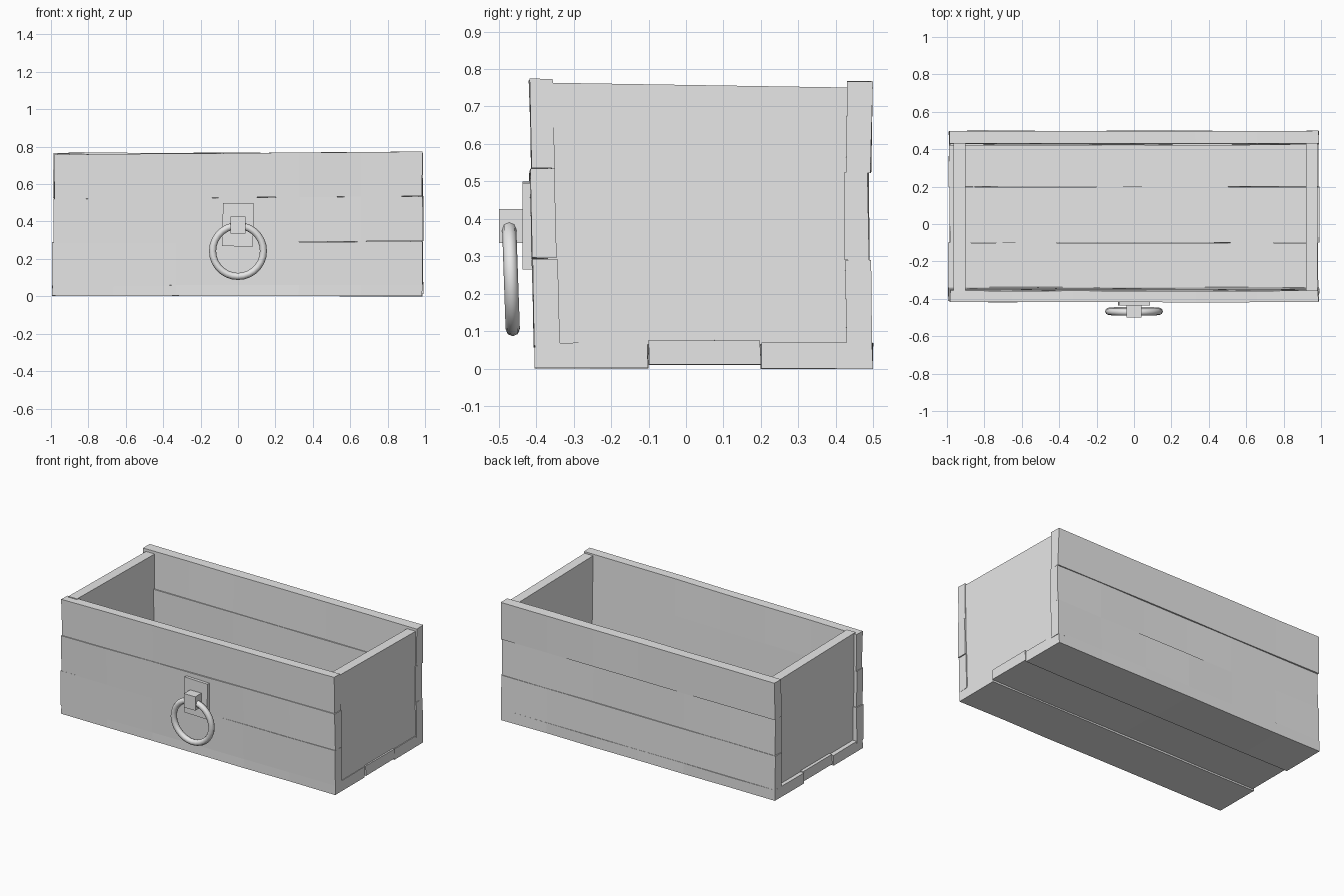
import bpy, bmesh, math, random
from mathutils import Vector

random.seed(4)
cube = bpy.data.objects.get("Cube")
if cube:
    bpy.data.objects.remove(cube, do_unlink=True)

grey = bpy.data.materials.new("plain_grey")
grey.use_nodes = True
grey.diffuse_color = (0.8, 0.8, 0.8, 1)
grey.node_tree.nodes["Principled BSDF"].inputs["Base Color"].default_value = (0.8, 0.8, 0.8, 1)


def finish(name, bm):
    bmesh.ops.recalc_face_normals(bm, faces=bm.faces)
    mesh = bpy.data.meshes.new(name)
    bm.to_mesh(mesh)
    bm.free()
    mesh.materials.append(grey)
    obj = bpy.data.objects.new(name, mesh)
    bpy.context.collection.objects.link(obj)
    return obj


def plank(name, x0, x1, y, z, tilt=0.0, lean=0.0, wear=0.002, steps=6):
    """Hand-cut board along x; tilt lifts the +x end, lean shifts its top in y."""
    bm = bmesh.new()
    rings = []
    for i in range(steps + 1):
        t = i / steps
        ring = []
        for a, b in ((0, 0), (1, 0), (1, 1), (0, 1)):
            j = [random.uniform(-wear, wear) for _ in range(3)]
            ring.append(bm.verts.new((x0 + (x1 - x0) * t + j[0],
                                      y[a] + lean * b + j[1],
                                      z[b] + tilt * (t - 0.5) + j[2] * 0.5)))
        rings.append(ring)
    for r, s in zip(rings, rings[1:]):
        for k in range(4):
            n = (k + 1) % 4
            bm.faces.new((r[k], r[n], s[n], s[k]))
    bm.faces.new(rings[0])
    bm.faces.new(rings[-1])
    return finish(name, bm)


def box(name, lo, hi, rot=0.0):
    bm = bmesh.new()
    bmesh.ops.create_cube(bm, size=1)
    lo, hi = Vector(lo), Vector(hi)
    for v in bm.verts:
        v.co = Vector(c * s for c, s in zip(v.co, hi - lo))
    obj = finish(name, bm)
    obj.location = (lo + hi) / 2
    obj.rotation_euler.y = rot
    return obj


# Front boards
plank("front_board_low", -0.993, 0.987, (-0.405, -0.338), (0.06, 0.29), 0.006, -0.006)
plank("front_board_middle", -0.987, 0.989, (-0.411, -0.347), (0.29, 0.528), 0.014, -0.006)
plank("front_board_top", -0.982, 0.985, (-0.412, -0.35), (0.528, 0.766), 0.016, -0.007)

# Back boards
plank("back_board_low", -0.99, 0.987, (0.428, 0.496), (0.06, 0.29), 0, -0.004)
plank("back_board_middle", -0.985, 0.988, (0.422, 0.488), (0.29, 0.524), 0, -0.002)
plank("back_board_top", -0.988, 0.988, (0.426, 0.493), (0.524, 0.767), 0, 0.004)

# Floor boards
plank("floor_board_front", -0.993, 0.985, (-0.403, -0.101), (0.002, 0.07))
plank("floor_board_middle", -0.985, 0.991, (-0.1, 0.199), (0.011, 0.077))
plank("floor_board_back", -0.99, 0.987, (0.2, 0.498), (0.001, 0.07))

# End panels, slightly lower at the back
for name, x0, x1 in (("right_panel", -0.965, -0.902), ("left_panel", 0.919, 0.981)):
    panel = box(name, (x0, -0.37, 0.065), (x1, 0.435, 0.757))
    for v in panel.data.vertices:
        if v.co.z > 0:
            v.co.z -= 0.016 * v.co.y

# Pull handle: plate, block and hanging ring
box("handle_plate", (-0.083, -0.436, 0.267), (0.083, -0.4, 0.498), math.radians(1.5))
box("handle_block", (-0.041, -0.499, 0.336), (0.041, -0.425, 0.426))
bpy.ops.mesh.primitive_torus_add(major_segments=28, minor_segments=8,
                                 major_radius=0.136, minor_radius=0.019,
                                 location=(0, -0.467, 0.242),
                                 rotation=(math.radians(92), 0, 0))
ring = bpy.context.object
ring.name = "handle_ring"
ring.data.materials.append(grey)
bpy.ops.object.shade_smooth_by_angle(angle=math.radians(50))
